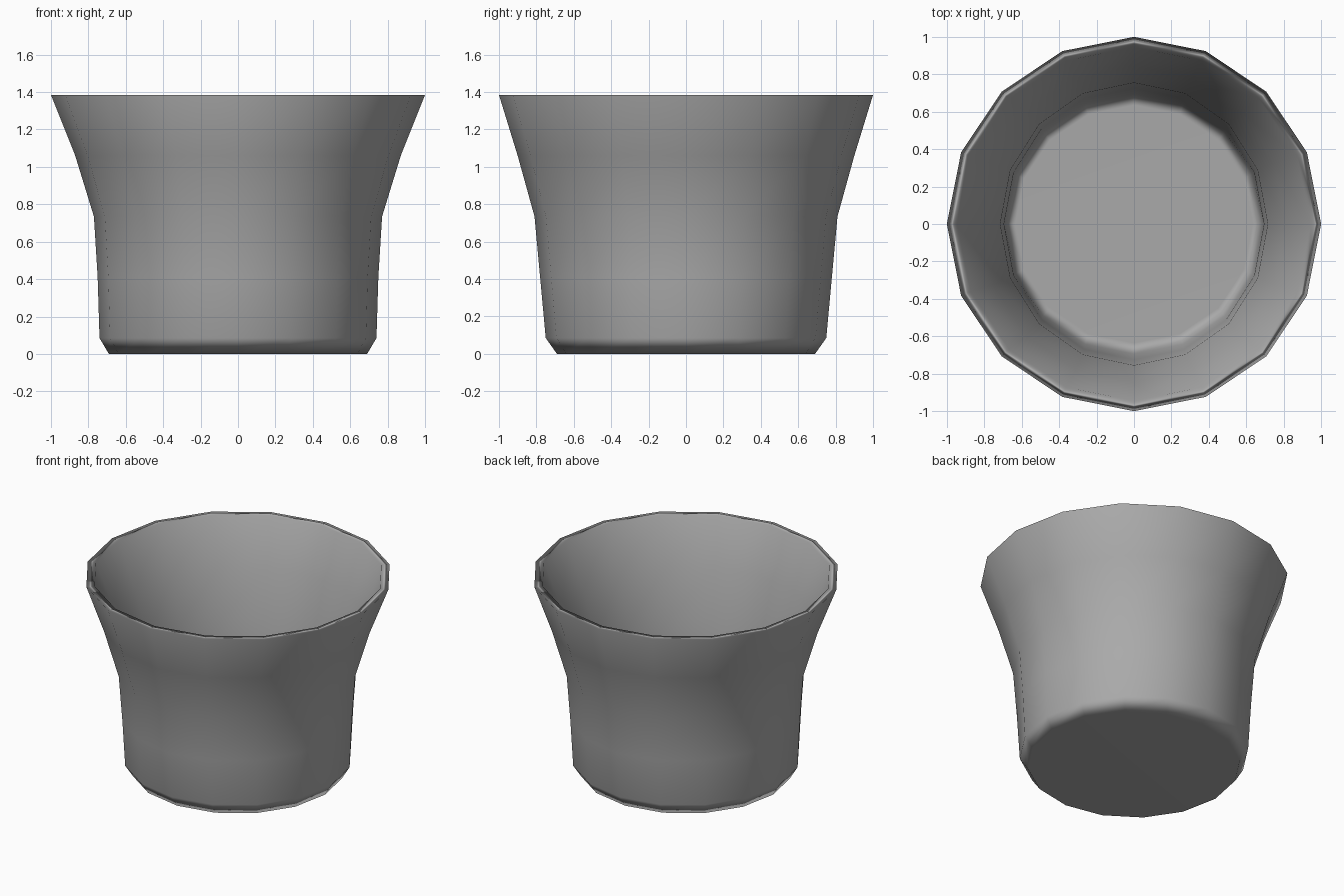
import bpy, bmesh
from math import cos, sin, pi

cube = bpy.data.objects.get("Cube")
if cube:
    bpy.data.objects.remove(cube, do_unlink=True)

# Plain grey material
grey = bpy.data.materials.new("plain grey")
grey.use_nodes = True
colour = (0.4, 0.4, 0.4, 1)
grey.diffuse_color = colour
grey.node_tree.nodes["Principled BSDF"].inputs["Base Color"].default_value = colour

SIDES = 16

# Rings of the flared cup: x radius, y radius, height
OUTER = [(0.69, 0.69, 0), (0.74, 0.75, 0.085), (0.75, 0.78, 0.41),
         (0.77, 0.81, 0.735), (0.87, 0.9, 1.06), (1, 1, 1.385)]
WALL = 0.055
# The inner wall follows the outer one, from the rim down to the floor
INNER = [(rx - WALL, ry - WALL, max(z, 0.05)) for rx, ry, z in reversed(OUTER)]


def ring(bm, rx, ry, z):
    angles = [2 * pi * i / SIDES for i in range(SIDES)]
    return [bm.verts.new((rx * cos(a), ry * sin(a), z)) for a in angles]


# Cup: skin the rings, then close the underside and the inner floor
bm = bmesh.new()
rings = [ring(bm, *r) for r in OUTER + INNER]
for low, high in zip(rings, rings[1:]):
    for i in range(SIDES):
        j = (i + 1) % SIDES
        bm.faces.new((low[i], low[j], high[j], high[i]))
bm.faces.new(reversed(rings[0]))
bm.faces.new(rings[-1])
for face in bm.faces:
    face.smooth = True
bmesh.ops.recalc_face_normals(bm, faces=bm.faces)

mesh = bpy.data.meshes.new("cup")
bm.to_mesh(mesh)
bm.free()
mesh.materials.append(grey)
cup = bpy.data.objects.new("cup", mesh)
bpy.context.collection.objects.link(cup)

# Let the large flat floor keep its own shading
weighted = cup.modifiers.new("weighted normals", "WEIGHTED_NORMAL")
weighted.mode = "FACE_AREA"
